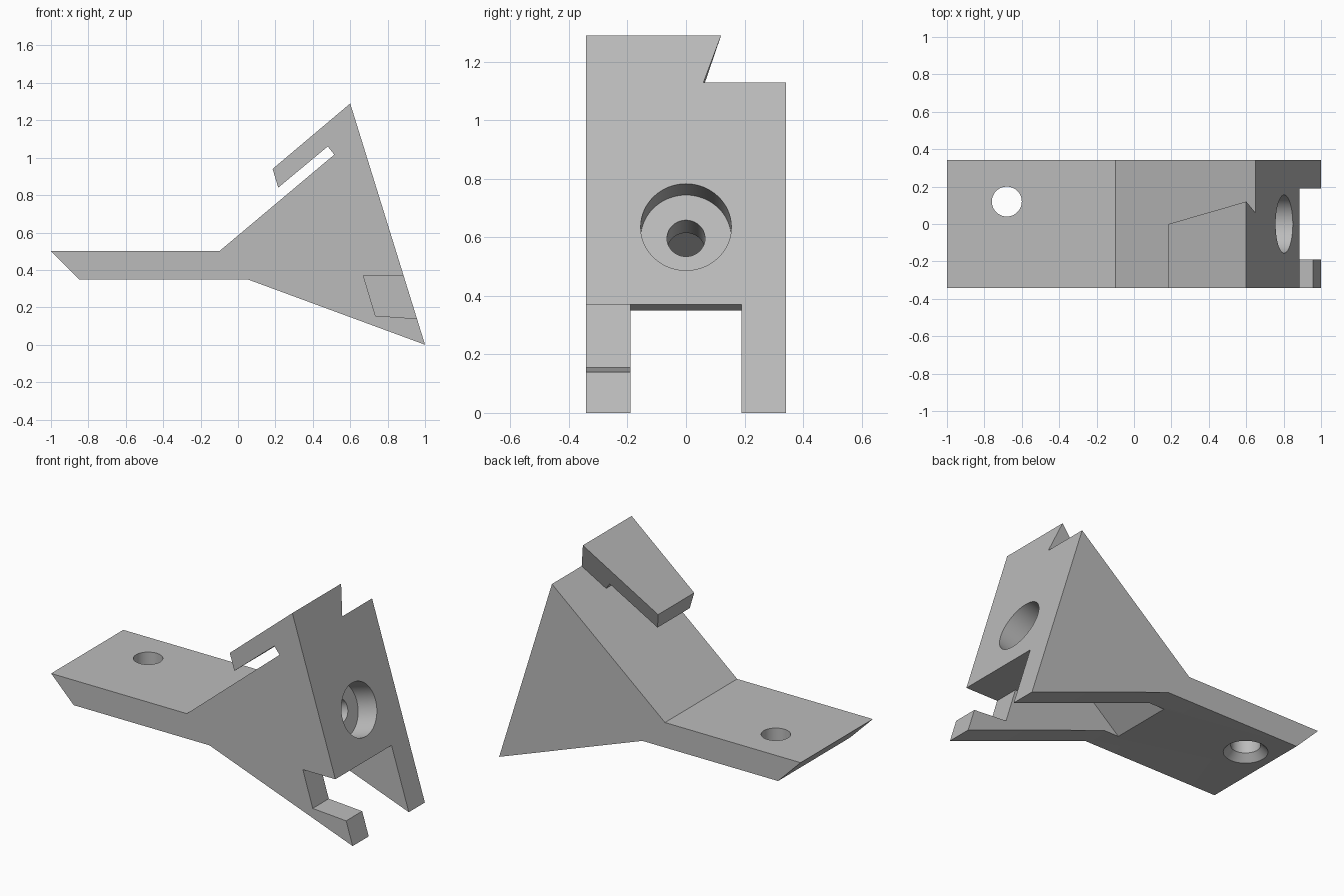
import bpy
import bmesh
import math
from mathutils import Vector

if "Cube" in bpy.data.objects:
    bpy.data.objects.remove(bpy.data.objects["Cube"])

HALF = 0.342                                    # half the bracket width
FACE = Vector((1.29, 0, 0.4)).normalized()      # normal of the tall sloping face


def slope(x):
    """Height of the long rear slope at x."""
    return 0.5 + 0.84 * (x + 0.1)


def prism(name, profile, y0, y1, plane=None):
    """Extrude an xz profile from y0 to y1, optionally keeping one side of a plane."""
    bm = bmesh.new()
    face = bm.faces.new([bm.verts.new((x, y0, z)) for x, z in profile])
    new = bmesh.ops.extrude_face_region(bm, geom=[face])["geom"]
    bmesh.ops.translate(bm, vec=(0, y1 - y0, 0),
                        verts=[v for v in new if isinstance(v, bmesh.types.BMVert)])
    if plane:
        cut = bmesh.ops.bisect_plane(bm, geom=bm.verts[:] + bm.edges[:] + bm.faces[:],
                                     plane_co=plane[0], plane_no=plane[1], clear_inner=True)
        edges = [e for e in cut["geom_cut"] if isinstance(e, bmesh.types.BMEdge)]
        bmesh.ops.contextual_create(bm, geom=edges)
    bmesh.ops.recalc_face_normals(bm, faces=bm.faces)
    return finish(name, bm)


def rod(name, start, end, r0, r1):
    """Round cutter between two points."""
    start, end = Vector(start), Vector(end)
    axis = end - start
    bm = bmesh.new()
    bmesh.ops.create_cone(bm, cap_ends=True, segments=64, radius1=r0, radius2=r1,
                          depth=axis.length)
    obj = finish(name, bm)
    obj.rotation_euler = axis.to_track_quat("Z", "Y").to_euler()
    obj.location = (start + end) / 2
    return obj


def finish(name, bm):
    mesh = bpy.data.meshes.new(name)
    bm.to_mesh(mesh)
    bm.free()
    obj = bpy.data.objects.new(name, mesh)
    bpy.context.collection.objects.link(obj)
    return obj


# Bracket body: plate, sloped block, slotted hook
body = prism("bracket", [
    (-1, 0.5), (-0.85, 0.35), (0.05, 0.35), (1, 0), (0.6, 1.29), (0.185, 0.94),
    (0.215, 0.84), (0.48, 1.06), (0.515, slope(0.515)), (-0.1, 0.5)], -HALF, HALF)

# Slanted undercut side of the hook
a, b, c = Vector((0.185, 0, 0.94)), Vector((0.6, 0.12, 1.29)), Vector((0.65, 0.06, 1.13))
side = (b - a).cross(c - a).normalized()
if side.y < 0:
    side.negate()
cutters = [prism("hook_side_cutter", [
    (0.1, 0.75), (0.515, slope(0.515)), (0.8, slope(0.8)), (0.6, 1.6), (0, 1)],
    -0.6, 0.6, (a, side))]

# Hollow between the two feet, running up behind the face wall
cutters.append(prism("hollow_cutter", [
    (-0.17, 0.249), (0.467, 0.784), (0.595, 0.37), (1.2, 0.37), (1.2, -0.2), (-0.17, -0.2)],
    -0.19, 0.19))

# Open notch in the front foot
cutters.append(prism("foot_notch_cutter", [
    (0.67, 0.37), (1.2, 0.37), (1.2, 0.123), (0.735, 0.155)], -0.6, -0.1))

# Counterbored hole in the face
centre = Vector((0.803, 0, 0.635))
cutters.append(rod("counterbore_cutter", centre + FACE * 0.1, centre - FACE * 0.13, 0.155, 0.155))
cutters.append(rod("bolt_hole_cutter", centre, centre - FACE * 0.35, 0.065, 0.065))

# Countersunk hole in the plate
cutters.append(rod("plate_hole_cutter", (-0.68, 0.12, 0.2), (-0.68, 0.12, 0.7), 0.08, 0.08))
cutters.append(rod("countersink_cutter", (-0.68, 0.12, 0.31), (-0.68, 0.12, 0.39), 0.16, 0.08))

# Apply the cuts
bpy.context.view_layer.objects.active = body
for cutter in cutters:
    mod = body.modifiers.new(cutter.name, "BOOLEAN")
    mod.operation = "DIFFERENCE"
    mod.solver = "EXACT"
    mod.object = cutter
    bpy.ops.object.modifier_apply(modifier=mod.name)
for cutter in cutters:
    bpy.data.objects.remove(cutter)

# Plain grey colour
grey = bpy.data.materials.new("plain_grey")
grey.use_nodes = True
colour = (0.5, 0.5, 0.5, 1)
grey.diffuse_color = colour
grey.node_tree.nodes["Principled BSDF"].inputs["Base Color"].default_value = colour
body.data.materials.clear()
body.data.materials.append(grey)

# Smooth hole walls, sharp corners
bpy.ops.object.select_all(action="DESELECT")
body.select_set(True)
bpy.ops.object.shade_smooth_by_angle(angle=math.radians(25))
